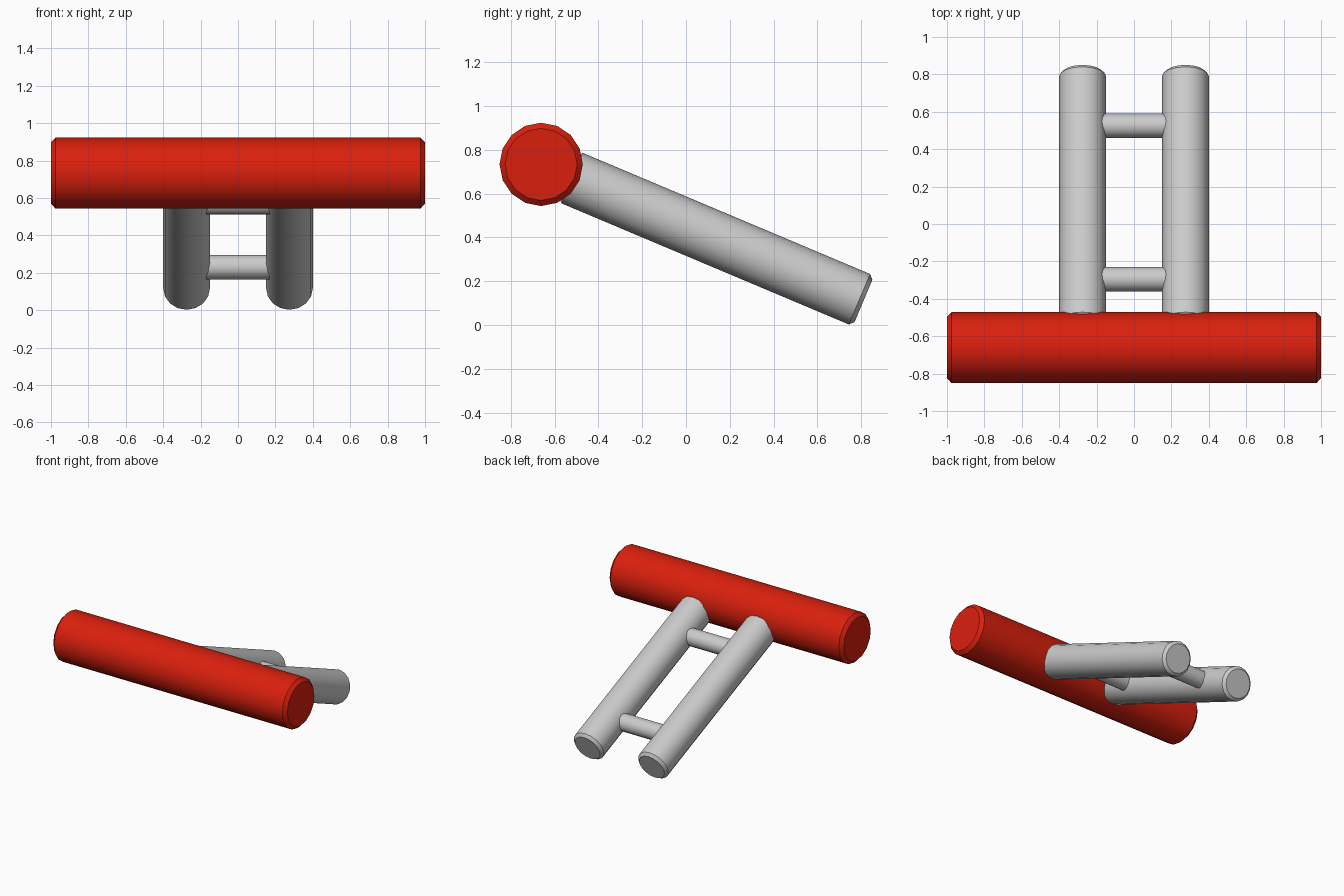
import bpy, bmesh, math
from mathutils import Vector

if "Cube" in bpy.data.objects:
    bpy.data.objects.remove(bpy.data.objects["Cube"])


def rod(name, start, end, radius, bevel, color=None):
    """16-sided rod between two points with chamfered ends."""
    start, end = Vector(start), Vector(end)
    axis = end - start
    bm = bmesh.new()
    bmesh.ops.create_cone(bm, cap_ends=True, segments=16, radius1=radius,
                          radius2=radius, depth=axis.length)
    if bevel:
        rims = [e for e in bm.edges
                if abs(e.verts[0].co.z - e.verts[1].co.z) < 1e-5]
        bmesh.ops.bevel(bm, geom=rims, offset=bevel, segments=1,
                        affect='EDGES', profile=0.5)
    mesh = bpy.data.meshes.new(name)
    bm.to_mesh(mesh)
    bm.free()
    obj = bpy.data.objects.new(name, mesh)
    bpy.context.collection.objects.link(obj)
    obj.location = (start + end) / 2
    obj.rotation_mode = 'QUATERNION'
    obj.rotation_quaternion = axis.to_track_quat('Z', 'Y')
    if color:
        mat = bpy.data.materials.new(name + "_paint")
        mat.diffuse_color = color
        mat.use_nodes = True
        mat.node_tree.nodes["Principled BSDF"].inputs["Base Color"].default_value = mat.diffuse_color
        mesh.materials.append(mat)
    bpy.ops.object.select_all(action='DESELECT')
    obj.select_set(True)
    bpy.context.view_layer.objects.active = obj
    bpy.ops.object.shade_smooth_by_angle(angle=math.radians(30))
    return obj


# Axis of the sloping rails in the YZ plane
top, foot = (-0.538, 0.678), (0.81, 0.11)


def rail_z(y):
    t = (y - top[0]) / (foot[0] - top[0])
    return top[1] + t * (foot[1] - top[1])


# Red crossbar
rod("crossbar", (-1, -0.661, 0.733), (1, -0.661, 0.733), 0.19, 0.025,
    (0.7, 0.014, 0.004, 1))

# Twin sloping rails
for side, x in (("left", -0.275), ("right", 0.275)):
    rod(side + "_rail", (x, *top), (x, *foot), 0.125, 0.02)

# Rungs joining the rails
for label, y in (("upper", -0.295), ("lower", 0.525)):
    z = rail_z(y)
    rod(label + "_rung", (-0.2, y, z), (0.2, y, z), 0.065, 0)
